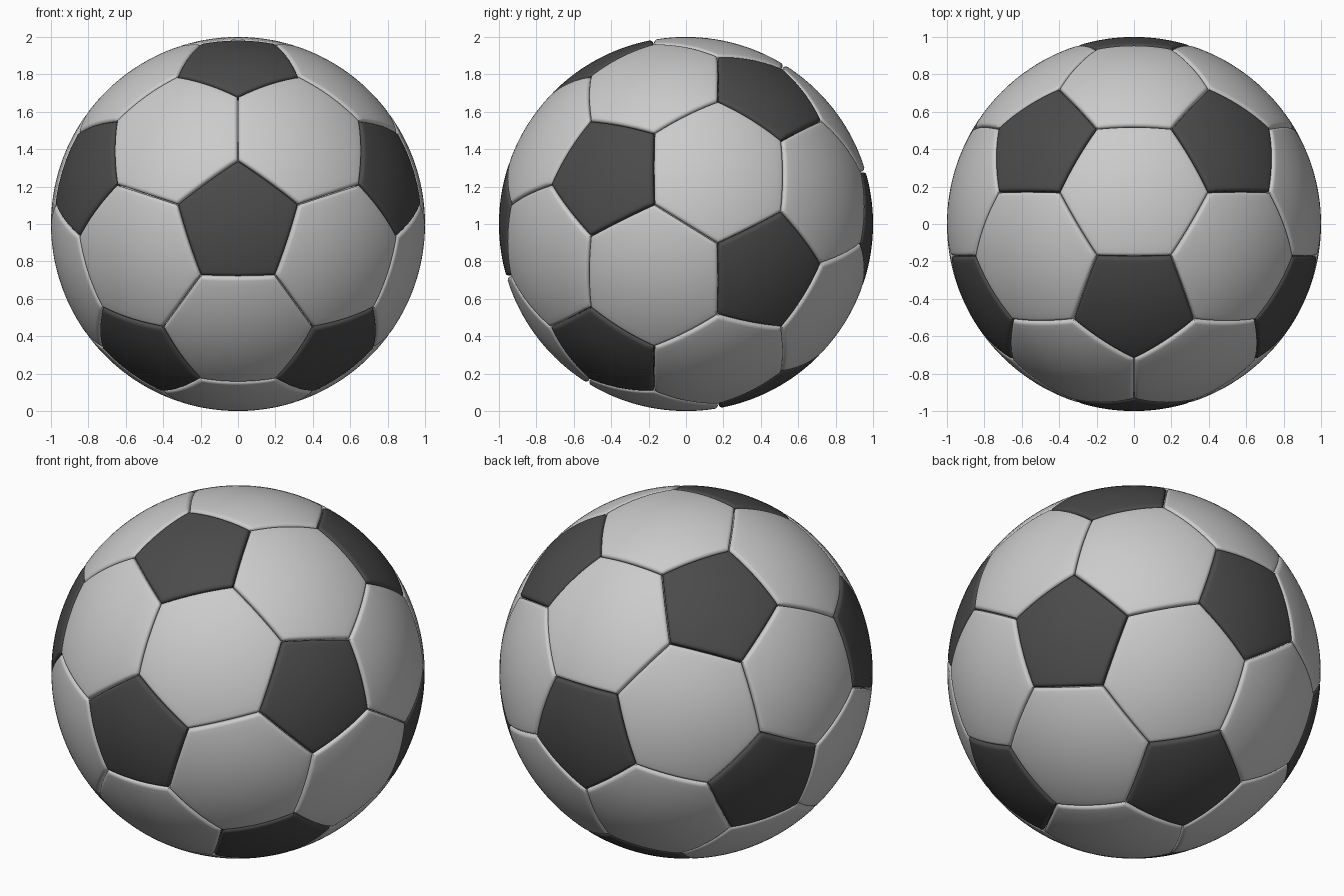
import bpy, bmesh
from math import sin, cos, sqrt, radians, atan2, pi
from itertools import combinations
from mathutils import Vector

if "Cube" in bpy.data.objects:
    bpy.data.objects.remove(bpy.data.objects["Cube"])

SEG = 14            # divisions along each panel side
ROUND_W = 0.022     # width of the rounded rim
ROUND_D = 0.018     # height of the rounded rim
GAP = 0.0025        # half width of the seam
FLOOR = 0.96        # radius of the seam floor

# Pentagon centres: icosahedron with one corner facing front
h, r = 1 / sqrt(5), 2 / sqrt(5)
ico = [Vector((0, -1, 0)), Vector((0, 1, 0))]
for k in range(5):
    a, b = radians(90 + 72 * k), radians(126 + 72 * k)
    ico.append(Vector((r * cos(a), -h, r * sin(a))))
    ico.append(Vector((r * cos(b), h, r * sin(b))))


def near(a, b):
    return 0.5 < (a - b).length < 1.2


def ordered(pts):
    """Sort panel corners around their centre."""
    n = sum(pts, Vector()).normalized()
    u = (pts[0] - n * pts[0].dot(n)).normalized()
    w = n.cross(u)
    return sorted(pts, key=lambda p: atan2(p.dot(w), p.dot(u)))


def cut(a, b):
    return ((2 * a + b) / 3).normalized()


pentagons = [ordered([cut(v, u) for u in ico if near(u, v)]) for v in ico]
hexagons = [ordered([cut(a, b) for a in t for b in t if a is not b])
            for t in combinations(ico, 3)
            if all(near(a, b) for a, b in combinations(t, 2))]

# Rim profile: (distance from the side, radius), seam floor to rounded shoulder
profile = [(0, FLOOR), (GAP, FLOOR)]
for i in range(7):
    a = pi / 2 * i / 6
    profile.append((GAP + ROUND_W * (1 - cos(a)), 1 - ROUND_D * (1 - sin(a))))


def add_panel(bm, corners):
    """Domed panel made of concentric rings with a rounded rim."""
    n = len(corners)
    c = sum(corners, Vector()) / n
    apothem = ((corners[0] + corners[1]) / 2 - c).length
    border = [corners[i].lerp(corners[(i + 1) % n], j / SEG)
              for i in range(n) for j in range(SEG)]
    rings = [(1 - d / apothem, rad) for d, rad in profile]
    last = rings[-1][0]
    rings += [(last * (1 - k / 10), 1) for k in range(1, 10)]
    loops = [[bm.verts.new(c.lerp(p, t).normalized() * rad) for p in border]
             for t, rad in rings]
    m = len(border)
    for lo, hi in zip(loops, loops[1:]):
        for i in range(m):
            j = (i + 1) % m
            bm.faces.new((lo[i], lo[j], hi[j], hi[i]))
    tip = bm.verts.new(c.normalized())
    for i in range(m):
        bm.faces.new((loops[-1][i], loops[-1][(i + 1) % m], tip))


def build(name, panels):
    bm = bmesh.new()
    for p in panels:
        add_panel(bm, p)
    for f in bm.faces:
        f.smooth = True
    me = bpy.data.meshes.new(name)
    bm.to_mesh(me)
    bm.free()
    ob = bpy.data.objects.new(name, me)
    ob.location = (0, 0, 1)
    bpy.context.collection.objects.link(ob)
    bpy.context.view_layer.objects.active = ob
    ob.select_set(True)
    bpy.ops.object.shade_smooth_by_angle(angle=radians(40))
    ob.select_set(False)
    return ob


# Light six-sided panels and dark five-sided panels
build("hexagon_panels", hexagons)
dark = build("pentagon_panels", pentagons)
mat = bpy.data.materials.new("dark_panel")
mat.diffuse_color = (0.07, 0.07, 0.07, 1)
mat.use_nodes = True
mat.node_tree.nodes["Principled BSDF"].inputs["Base Color"].default_value = mat.diffuse_color
dark.data.materials.append(mat)
